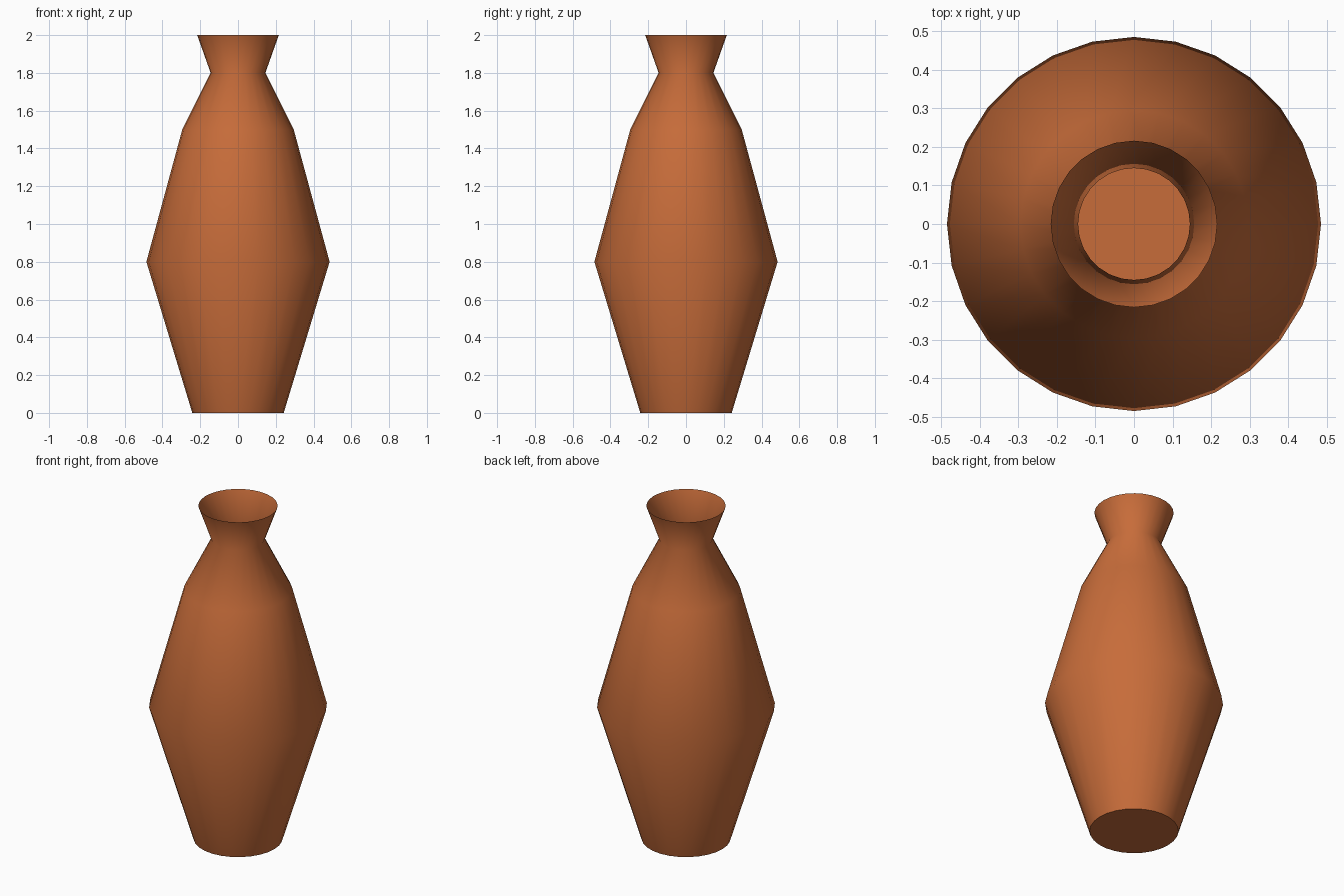
import bpy
import bmesh
import math

if "Cube" in bpy.data.objects:
    bpy.data.objects.remove(bpy.data.objects["Cube"])

# terracotta colour
clay = bpy.data.materials.new("terracotta")
clay.diffuse_color = (0.57, 0.15, 0.042, 1.0)
clay.use_nodes = True
clay.node_tree.nodes["Principled BSDF"].inputs["Base Color"].default_value = clay.diffuse_color

SIDES = 28
# (radius, height) from foot to lip
PROFILE = [(0.242, 0.0), (0.485, 0.8), (0.295, 1.5), (0.145, 1.8), (0.216, 2.0)]

bm = bmesh.new()
rings = []
for r, z in PROFILE:
    rings.append([bm.verts.new((r * math.cos(2 * math.pi * i / SIDES),
                                r * math.sin(2 * math.pi * i / SIDES), z))
                  for i in range(SIDES)])

# thin wall, open at the lip
for low, high in zip(rings, rings[1:]):
    for i in range(SIDES):
        j = (i + 1) % SIDES
        bm.faces.new((low[i], low[j], high[j], high[i]))

# flat base
bm.faces.new(rings[0][::-1])

mesh = bpy.data.meshes.new("vase")
bm.to_mesh(mesh)
bm.free()
mesh.materials.append(clay)
vase = bpy.data.objects.new("vase", mesh)
bpy.context.collection.objects.link(vase)

# smooth body, crisp edge around the base
bpy.context.view_layer.objects.active = vase
vase.select_set(True)
bpy.ops.object.shade_smooth_by_angle(angle=math.radians(60))
